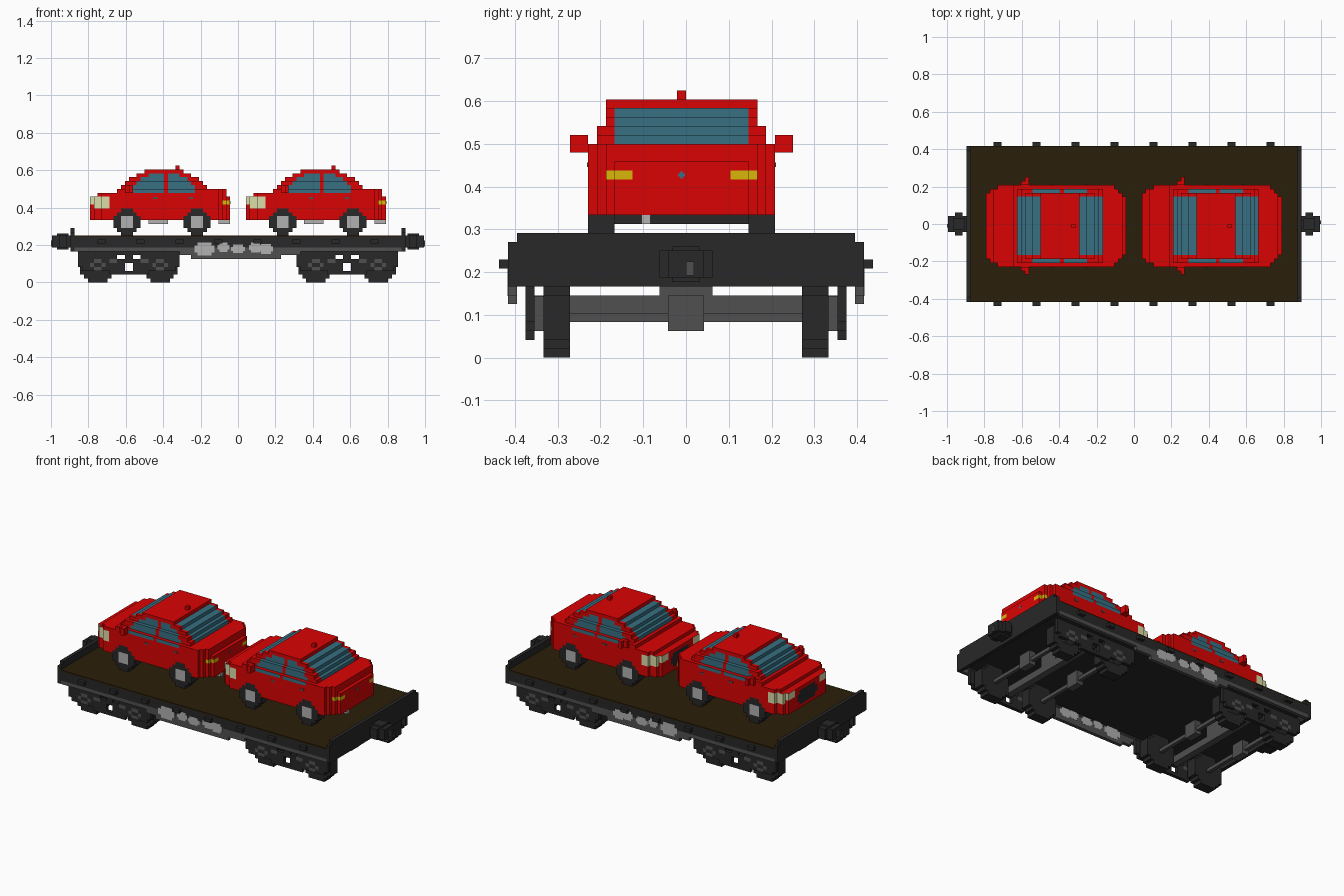
import bpy
import bmesh
import math

if "Cube" in bpy.data.objects:
    bpy.data.objects.remove(bpy.data.objects["Cube"], do_unlink=True)

U = 1 / 48  # edge of one block

COLOURS = {
    "red paint": (0.70, 0.001, 0.001),
    "window glass": (0.038, 0.16, 0.225),
    "dark metal": (0.021, 0.021, 0.021),
    "grey metal": (0.08, 0.08, 0.08),
    "light grey": (0.44, 0.44, 0.44),
    "brown planks": (0.024, 0.013, 0.003),
    "headlight cream": (0.72, 0.72, 0.40),
    "taillight yellow": (0.70, 0.47, 0.003),
}
MATS = {}
for label, rgb in COLOURS.items():
    m = bpy.data.materials.new(label)
    m.use_nodes = True
    m.diffuse_color = (*rgb, 1)
    bsdf = m.node_tree.nodes["Principled BSDF"]
    bsdf.inputs["Base Color"].default_value = (*rgb, 1)
    bsdf.inputs["Roughness"].default_value = 0.8
    MATS[label] = m
RED, GLASS, DARK, GREY, LIGHT, BROWN, CREAM, YELLOW = COLOURS


def place(mesh, name, x=0, y=0, z=0):
    ob = bpy.data.objects.new(name, mesh)
    ob.location = (x * U, y * U, z * U)
    bpy.context.collection.objects.link(ob)
    return ob


def box_mesh(name, mat, boxes):
    """Mesh of boxes (x0, x1, y0, y1, z0, z1) in block units."""
    bm = bmesh.new()
    for x0, x1, y0, y1, z0, z1 in boxes:
        vs = bmesh.ops.create_cube(bm, size=1)["verts"]
        for v in vs:
            v.co = ((x0 if v.co.x < 0 else x1) * U,
                    (y0 if v.co.y < 0 else y1) * U,
                    (z0 if v.co.z < 0 else z1) * U)
    mesh = bpy.data.meshes.new(name)
    bm.to_mesh(mesh)
    bm.free()
    mesh.materials.append(MATS[mat])
    return mesh


def block_mesh(name, xs, ys, zs, rule):
    """Skin of all blocks for which rule(x, y, z, facing_up) gives a colour."""
    solid = {(x, y, z) for x in range(*xs) for y in range(*ys)
             for z in range(*zs) if rule(x, y, z, False)}
    mesh = bpy.data.meshes.new(name)
    bm, verts, slots = bmesh.new(), {}, []
    for cell in sorted(solid):
        for axis in range(3):
            for side in (0, 1):
                near = list(cell)
                near[axis] += 2 * side - 1
                if tuple(near) in solid:
                    continue
                a, b = (axis + 1) % 3, (axis + 2) % 3
                loop = []
                for da, db in ((0, 0), (1, 0), (1, 1), (0, 1)):
                    p = list(cell)
                    p[axis] += side
                    p[a] += da
                    p[b] += db
                    p = tuple(p)
                    if p not in verts:
                        verts[p] = bm.verts.new([c * U for c in p])
                    loop.append(verts[p])
                face = bm.faces.new(loop if side else loop[::-1])
                colour = rule(*cell, axis == 2)
                if colour not in slots:
                    slots.append(colour)
                    mesh.materials.append(MATS[colour])
                face.material_index = slots.index(colour)
    # merge flat neighbours of one colour
    bmesh.ops.dissolve_limit(bm, angle_limit=0.01, verts=bm.verts[:],
                             edges=bm.edges[:], delimit={'MATERIAL'})
    bm.to_mesh(mesh)
    bm.free()
    return mesh


# ---- wagon deck, open underneath between the sills ----
place(box_mesh("deck_frame", DARK, [(-42, 42, -20, 20, 10, 11.6), (-42, 42, 19, 20, 9, 10),
                                    (-42, 42, -20, -19, 9, 10)]), "deck_frame")
place(box_mesh("deck_planks", BROWN, [(-42, 42, -20, 20, 11.6, 12)]), "deck_planks")
end_wall = box_mesh("end_wall", DARK, [(42, 43, -20, 20, 8, 13), (42, 43, -19, 19, 13, 14)])
coupler = box_mesh("coupler", DARK, [(43, 47.7, -2, 2, 9, 12), (44, 46, -3, 3, 9, 12),
                                     (43.5, 46.5, -1.5, 1.5, 8.5, 12.5)])
coupler_tip = box_mesh("coupler_tip", GREY, [(47.7, 48, 0, 0.9, 9.2, 10.8)])
for name, mesh in (("end_wall", end_wall), ("coupler", coupler), ("coupler_tip", coupler_tip)):
    place(mesh, name + "_left")
    place(mesh, name + "_right").rotation_euler.z = math.pi
place(box_mesh("stake_pockets", DARK,
               [(x - 1, x + 1, s * 20.5 - 0.5, s * 20.5 + 0.5, 10, 11)
                for x in range(-35, 36, 10) for s in (-1, 1)]), "stake_pockets")

# ---- side sills, deeper in the middle ----
place(box_mesh("side_sills", GREY,
               [(x0, x1, s * 19.5 - 0.5, s * 19.5 + 0.5, z, z + 1)
                for z, x0, x1 in ((8, -42, 42), (7, -15, 16), (6, -12, 11))
                for s in (-1, 1)]), "side_sills")
# pale worn patches: rounded blobs in stepped rows, showing on both sides of the sill
patches = []
for cx, cz, rx, rz in ((-8.6, 8.6, 2.7, 1.7), (-3.7, 9, 1.6, 1.2), (0, 8.6, 1.9, 1.1),
                       (4.5, 9, 1.7, 1.3), (7.2, 8.6, 1.9, 1.3)):
    for i in range(4):
        half = rx * math.sqrt(1 - ((i - 1.5) / 2) ** 2)
        z0 = cz - rz + i * rz / 2
        patches += [(cx - half, cx + half, s * 19.5 - 0.53, s * 19.5 + 0.53, z0, z0 + rz / 2)
                    for s in (-1, 1)]
place(box_mesh("worn_patches", LIGHT, patches), "worn_patches")


# ---- bogies ----
def side_frame(x, y, z, up):
    dx = abs(x + 0.5)
    if abs(y + 0.5) < 17:
        return None
    if z < 4 and not (dx < 5 or (z == 3 and dx < 12)):
        return None
    if (z in (3, 4) and dx < 1) or (z == 6 and 1 < dx < 3):
        return None  # see-through slots
    ring = abs(dx - 8), abs(z - 4)
    if ring in ((1.5, 0), (0.5, 1)):
        return GREY  # axle box rims
    return GREY if z == 5 and 3 < dx < 5 else DARK


def rail_wheel(x, y, z, up):
    return DARK if x * x + (z - 4) ** 2 <= 20 else None


frame_mesh = block_mesh("bogie_side_frames", (-13, 13), (-18, 18), (2, 8), side_frame)
wheel_mesh = block_mesh("rail_wheel", (-4, 5), (0, 3), (0, 9), rail_wheel)
axle_boxes = [(-1, 1, -17, 17, 5, 7), (-1, 1, -3, 3, 7, 10)]
for ax in (-8, 8):
    axle_boxes += [(ax - 0.5, ax + 0.5, -17, 17, 4, 5), (ax - 1, ax + 1, -2, 2, 3, 7)]
    axle_boxes += [(ax - 1.5, ax + 1.5, s * 16.5 - 0.5, s * 16.5 + 0.5, 3, 6.9) for s in (-1, 1)]
axles_mesh = box_mesh("bogie_axles", GREY, axle_boxes)
for side, cx in (("left", 28), ("right", -28)):
    place(frame_mesh, "bogie_frames_" + side, cx)
    place(axles_mesh, "bogie_axles_" + side, cx)
    for dx in (-8, 8):
        for y in (-16, 13):
            place(wheel_mesh, "rail_wheel_" + side, cx + dx - 0.5, y)

# ---- cars: nose towards -x, 36 blocks long ----
CABIN = {24: (8, 30), 25: (9, 29), 26: (10, 28), 27: (12, 26), 28: (14, 24)}
SIDE_GLASS = {23: (11, 27), 24: (11, 27), 25: (12, 26), 26: (13, 25), 27: (15, 23)}
WHEEL_X = (9, 27)


def car_body(x, y, z, up):
    w = abs(y + 1)
    glass = SIDE_GLASS.get(z, (0, 0))
    side_glass = glass[0] <= x < glass[1] and x != 19
    if z >= 24:  # cabin
        x0, x1 = CABIN[z]
        if not x0 <= x < x1 or w > (9 if z < 26 else 8):
            return None
        if w <= 7:
            return GLASS if z < 28 else RED
        return GLASS if side_glass else RED
    # lower body with rounded corners and wheel arches
    x0, x1 = {23: (7, 35), 22: (2, 35)}.get(z, (0, 36))
    inset = {0: 2, 1: 1, 2: 1, 33: 1, 34: 2, 35: 3}.get(x, 0)
    if not x0 <= x < x1 or w > 10 - inset:
        return None
    if w >= 8 and any((x - c) ** 2 + (z - 15) ** 2 <= 12 for c in WHEEL_X):
        return None
    if z == 23 and side_glass and w == 10 and not up:
        return GLASS
    if not up and w >= 6 and (x < 5 and z in (20, 21) or 1 <= x < 5 and z == 19):
        return CREAM
    if x == 0 and 17 <= z < 21 and w <= (3 if z in (17, 20) else 4):
        return DARK
    if x >= 34 and z == 20 and 6 <= w <= 8:
        return YELLOW
    return RED


def car_wheel(x, y, z, up):
    if x * x + (z - 3) ** 2 > 12:
        return None
    return LIGHT if abs(x) <= 1 and abs(z - 3) <= 1 else DARK


car_parts = {
    "car_body": block_mesh("car_body", (0, 36), (-11, 10), (16, 29), car_body),
    "car_mirrors": box_mesh("car_mirrors", RED, [
        (9, 11, -12, -11, 23, 25), (10, 11, -13, -12, 23, 25),
        (9, 11, 10, 11, 23, 25), (10, 11, 11, 12, 23, 25)]),
    "car_antenna": box_mesh("car_antenna", RED, [(22, 23, -1, 0, 29, 30)]),
    "car_badge": box_mesh("car_badge", GLASS, [(36, 36.05, -0.9, -0.1, 20.35, 20.65),
                                               (36, 36.1, -0.65, -0.35, 20.1, 20.9)]),
    "car_door_handles": box_mesh("car_door_handles", GREY, [
        (x, x + 1.1, y, y + 0.1, 21.4, 21.9) for x in (16.2, 25.4) for y in (-11.1, 10)]),
    "car_axles": box_mesh("car_axles", DARK,
                          [(c - 2, c + 3, -8, 7, 15, 16) for c in WHEEL_X]),
    "car_exhaust": box_mesh("car_exhaust", LIGHT, [(15, 20, -6, -4, 15, 16),
                                                   (33, 36, -5, -4, 15, 16)]),
}
tyre_mesh = block_mesh("car_wheel", (-3, 4), (0, 3), (0, 7), car_wheel)
for side, x0 in (("right", -38), ("left", 2)):
    for name, mesh in car_parts.items():
        place(mesh, f"{name}_{side}", x0)
    for c in WHEEL_X:
        for y in (-11, 7):
            place(tyre_mesh, f"car_wheel_{side}", x0 + c, y, 12)
